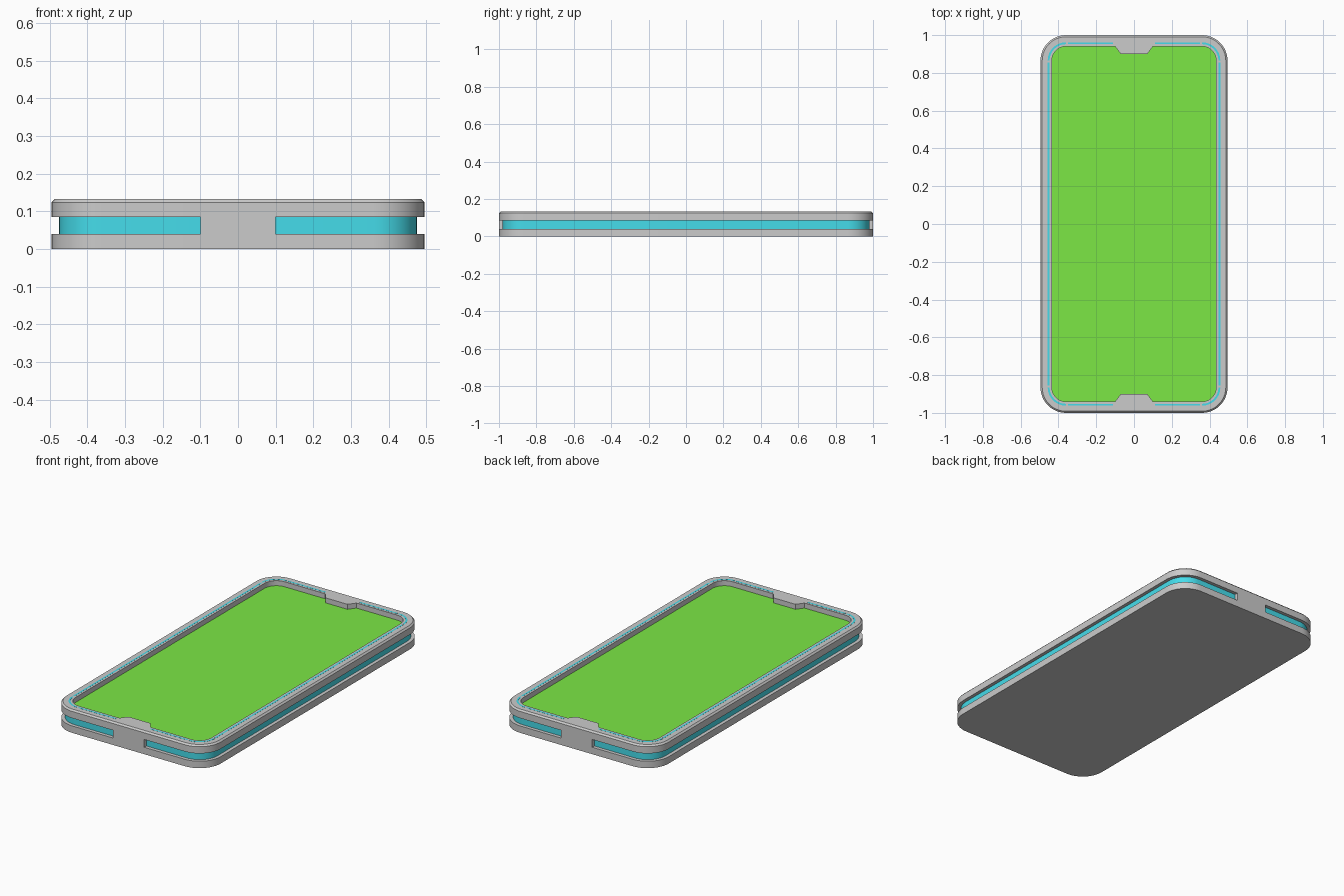
import bpy, bmesh
from math import sin, cos, radians

if "Cube" in bpy.data.objects:
    bpy.data.objects.remove(bpy.data.objects["Cube"])

HX, HY, R = 0.495, 1.0, 0.135      # half width, half length, corner radius
CX, CY = HX - R, HY - R            # corner centres
SEG = 12


def material(name, rgb):
    m = bpy.data.materials.new(name)
    m.diffuse_color = (*rgb, 1)
    m.use_nodes = True
    m.node_tree.nodes["Principled BSDF"].inputs["Base Color"].default_value = m.diffuse_color
    return m


green = material("screen_green", (0.2, 0.8, 0.06))
cyan = material("accent_cyan", (0.06, 0.72, 0.83))


def arc(sx, sy, start, inset, n=SEG):
    r = R - inset
    return [(sx * CX + r * cos(radians(start + 90 * i / n)),
             sy * CY + r * sin(radians(start + 90 * i / n))) for i in range(n + 1)]


def outline(inset, tab=0.0):
    """Rounded rectangle, with optional tabs pushed inward at both short ends."""
    y = HY - inset
    end = [(0.1, y), (0.07, y - tab), (-0.07, y - tab), (-0.1, y)]
    return (arc(1, -1, -90, inset) + arc(1, 1, 0, inset) + end
            + arc(-1, 1, 90, inset) + arc(-1, -1, 180, inset)
            + [(-x, -v) for x, v in end])


def finish(name, bm, mat=None):
    bmesh.ops.recalc_face_normals(bm, faces=bm.faces)
    me = bpy.data.meshes.new(name)
    bm.to_mesh(me)
    bm.free()
    ob = bpy.data.objects.new(name, me)
    bpy.context.collection.objects.link(ob)
    if mat:
        me.materials.append(mat)
    bpy.ops.object.select_all(action='DESELECT')
    ob.select_set(True)
    bpy.context.view_layer.objects.active = ob
    bpy.ops.object.shade_smooth_by_angle(angle=radians(30))
    return ob


def ring(bm, pts, z):
    return [bm.verts.new((x, y, z)) for x, y in pts]


def prism(name, pts, z0, z1, mat):
    bm = bmesh.new()
    a, b = ring(bm, pts, z0), ring(bm, pts, z1)
    bm.faces.new(a[::-1])
    bm.faces.new(b)
    for i in range(len(a)):
        j = (i + 1) % len(a)
        bm.faces.new((a[i], a[j], b[j], b[i]))
    return finish(name, bm, mat)


# Casing: one shell with a side channel bridged at the middle of each short end
bm = bmesh.new()
base = ring(bm, outline(0), 0)
low = ring(bm, outline(0), 0.04)
low_in = ring(bm, outline(0.02), 0.04)
up_in = ring(bm, outline(0.02), 0.085)
up = ring(bm, outline(0), 0.085)
shoulder = ring(bm, outline(0), 0.124)
top = ring(bm, outline(0.009), 0.133)
lip = ring(bm, outline(0.06, 0.04), 0.133)
floor = ring(bm, outline(0.06, 0.04), 0.1)
bm.faces.new(base[::-1])
n = len(base)
for i in range(n):
    j = (i + 1) % n
    strips = [(base, low), (up, shoulder), (shoulder, top), (top, lip), (lip, floor)]
    bridge = abs(base[i].co.x) < 0.101 and abs(base[j].co.x) < 0.101
    strips += [(low, up)] if bridge else [(low, low_in), (up_in, up)]
    for a, b in strips:
        bm.faces.new((a[i], a[j], b[j], b[i]))
    if abs(abs(base[i].co.x) - 0.1) < 0.001:
        bm.faces.new((low[i], low_in[i], up_in[i], up[i]))
finish("casing", bm)

# Coloured band in the channel, and the recessed screen
prism("side_band", outline(0.02), 0.04, 0.085, cyan)
prism("screen", outline(0.06, 0.04), 0.09, 0.104, green)

# Thin accent lines on the rim: sides, corners and short ends
IN, W, GAP = 0.043, 0.005, 0.01
Z0, Z1 = 0.125, 0.1335


def box(name, x0, x1, y0, y1):
    prism(name, [(x0, y0), (x1, y0), (x1, y1), (x0, y1)], Z0, Z1, cyan)


for s in (1, -1):
    x = s * (HX - IN)
    box("side_line", x - W, x + W, GAP - CY, CY - GAP)
    for t in (1, -1):
        y = t * (HY - IN)
        a, b = sorted((s * 0.11, s * (CX - GAP)))
        box("end_line", a, b, y - W, y + W)
        start = {(1, 1): 0, (-1, 1): 90, (-1, -1): 180, (1, -1): 270}[s, t]
        prism("corner_line", arc(s, t, start, IN - W) + arc(s, t, start, IN + W)[::-1],
              Z0, Z1, cyan)
